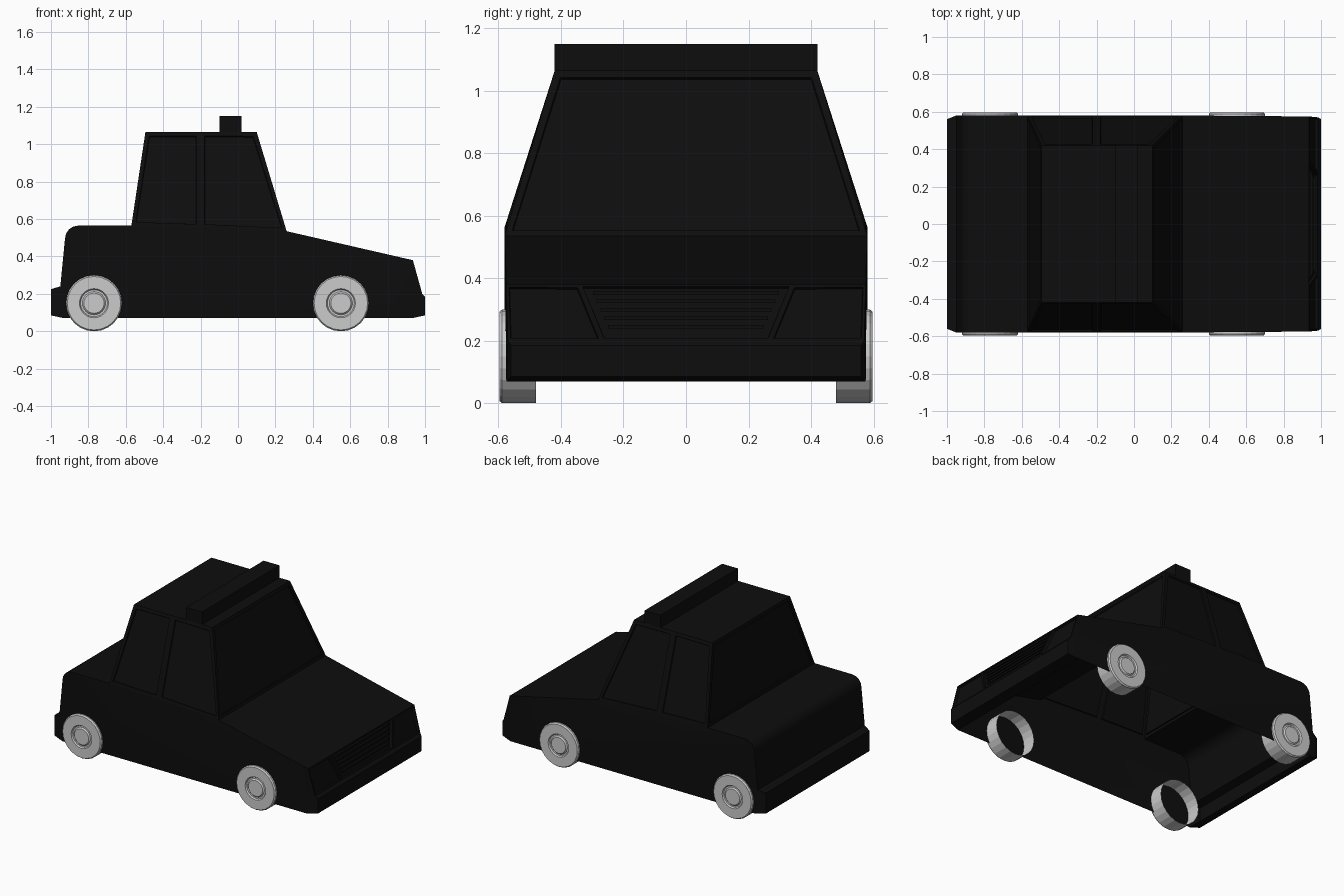
import bpy, bmesh, math

if "Cube" in bpy.data.objects:
    bpy.data.objects.remove(bpy.data.objects["Cube"])

black = bpy.data.materials.new("black_paint")
black.diffuse_color = (0.004, 0.004, 0.004, 1)
black.use_nodes = True
black.node_tree.nodes["Principled BSDF"].inputs["Base Color"].default_value = black.diffuse_color


def finish(name, bm, mat=None, smooth=None):
    bmesh.ops.recalc_face_normals(bm, faces=bm.faces[:])
    me = bpy.data.meshes.new(name)
    bm.to_mesh(me)
    bm.free()
    ob = bpy.data.objects.new(name, me)
    bpy.context.collection.objects.link(ob)
    if mat:
        me.materials.append(mat)
    if smooth:
        bpy.ops.object.select_all(action='DESELECT')
        ob.select_set(True)
        bpy.context.view_layer.objects.active = ob
        bpy.ops.object.shade_smooth_by_angle(angle=math.radians(smooth))
    return ob


def box(name, lo, hi, mat):
    bm = bmesh.new()
    bmesh.ops.create_cube(bm, size=1)
    for v in bm.verts:
        v.co = [(a + b) / 2 + c * (b - a) for a, b, c in zip(lo, hi, v.co)]
    return finish(name, bm, mat)


# Body shell, open underneath: side profile as (x, z, half width)
tail = [(-0.93, 0.07, 0.575), (-1, 0.085, 0.56), (-1, 0.225, 0.56), (-0.95, 0.24, 0.58)]
cx, cz, cr = -0.855, 0.495, 0.07
trunk = [(cx - cr * math.cos(a), cz + cr * math.sin(a), 0.58)
         for a in (math.radians(d) for d in (0, 22, 45, 67, 90))]
cabin = [(-0.57, 0.565, 0.58), (-0.495, 1.065, 0.42), (-0.2, 1.065, 0.42),
         (0.10, 1.065, 0.42), (0.26, 0.535, 0.58)]
nose = [(0.935, 0.38, 0.575), (0.985, 0.2, 0.57), (1, 0.185, 0.56),
        (1, 0.085, 0.56), (0.93, 0.07, 0.575)]
profile = tail + trunk + cabin + nose
c0 = len(tail) + len(trunk)
n0 = c0 + len(cabin)
last = len(profile) - 1

bm = bmesh.new()
sides = [[bm.verts.new((x, s * w, z)) for x, z, w in profile] for s in (-1, 1)]
L, R = sides
glass = []
for i in range(last):
    if i == n0:
        continue
    f = bm.faces.new((L[i], L[i + 1], R[i + 1], R[i]))
    if i in (c0, c0 + 3):
        glass.append(f)

# Nose split into headlight, grille, headlight
top = [L[n0]] + [bm.verts.new((0.935, y, 0.38)) for y in (-0.34, 0.34)] + [R[n0]]
low = [L[n0 + 1]] + [bm.verts.new((0.985, y, 0.2)) for y in (-0.27, 0.27)] + [R[n0 + 1]]
front = [bm.faces.new((top[i], low[i], low[i + 1], top[i + 1])) for i in range(3)]

# Lower sides, bumper ends and side windows
for s, V in zip((-1, 1), sides):
    belt = bm.verts.new((-0.2, s * 0.58, 0.552))
    bm.faces.new(V[0:4])
    bm.faces.new([V[0]] + V[3:c0 + 1] + [belt, V[n0 - 1], V[n0], V[last]])
    bm.faces.new(V[n0:last + 1])
    glass.append(bm.faces.new((V[c0], V[c0 + 1], V[c0 + 2], belt)))
    glass.append(bm.faces.new((belt, V[c0 + 2], V[c0 + 3], V[c0 + 4])))

bmesh.ops.recalc_face_normals(bm, faces=bm.faces[:])
bmesh.ops.inset_individual(bm, faces=glass, thickness=0.03, depth=0)
bmesh.ops.inset_individual(bm, faces=glass, thickness=0.004, depth=-0.008)
bmesh.ops.inset_individual(bm, faces=front, thickness=0.012, depth=0)
bmesh.ops.inset_individual(bm, faces=front, thickness=0.003, depth=-0.015)
finish("car_body", bm, black, 25)

# Grille slats
for i in range(5):
    z = 0.245 + i * 0.027
    x = 0.985 - (z - 0.2) * 0.05 / 0.18
    w = 0.25 + i * 0.012
    box("grille_slat", (x - 0.02, -w, z - 0.006), (x - 0.003, w, z + 0.006), black)

# Roof light bar
box("roof_light_bar", (-0.10, -0.42, 1.06), (0.02, 0.42, 1.15), black)


# Wheels: hollow cups open towards the car, rings as (radius, y)
rings = [(0.15, 0.48), (0.15, 0.588), (0.143, 0.597), (0.078, 0.597),
         (0.072, 0.588), (0.062, 0.588), (0.054, 0.596)]
SEG = 24


def wheel(x, s):
    bm = bmesh.new()
    loops = []
    for r, y in rings:
        loops.append([bm.verts.new((x + r * math.cos(2 * math.pi * k / SEG), s * y,
                                    0.15 + r * math.sin(2 * math.pi * k / SEG)))
                      for k in range(SEG)])
    for a, b in zip(loops, loops[1:]):
        for k in range(SEG):
            j = (k + 1) % SEG
            bm.faces.new((a[k], a[j], b[j], b[k]))
    bm.faces.new(loops[-1])
    finish("wheel", bm)


for x in (-0.77, 0.55):
    for s in (-1, 1):
        wheel(x, s)
